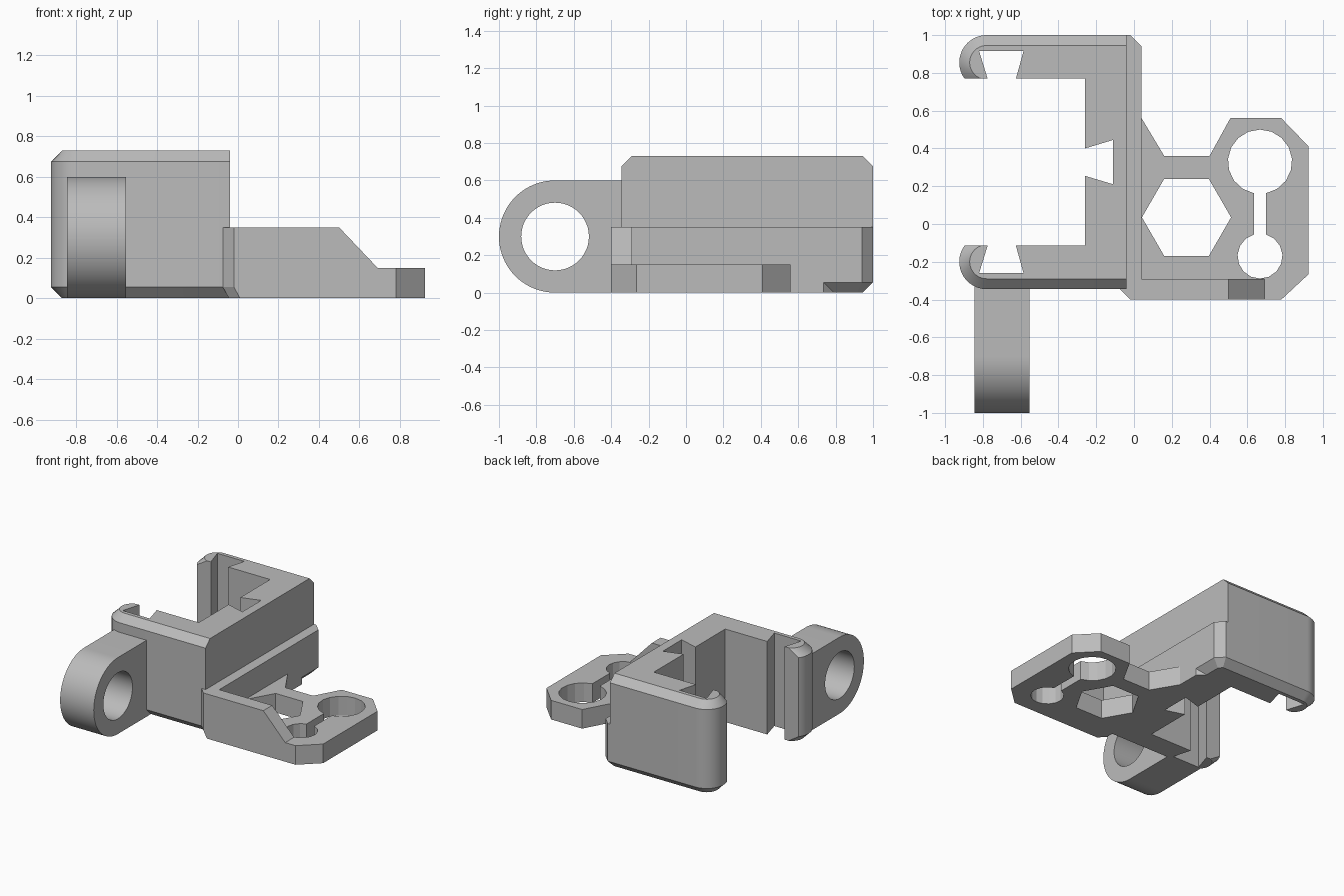
import bpy, bmesh
from math import radians, asin, sin, cos, pi
from mathutils import Vector

cube = bpy.data.objects.get("Cube")
if cube:
    bpy.data.objects.remove(cube, do_unlink=True)

grey = bpy.data.materials.new("plain grey")
grey.use_nodes = True
grey.diffuse_color = (0.5, 0.5, 0.5, 1)
grey.node_tree.nodes["Principled BSDF"].inputs["Base Color"].default_value = (0.5, 0.5, 0.5, 1)


def finish(name, bm, smooth=False):
    bmesh.ops.recalc_face_normals(bm, faces=bm.faces)
    mesh = bpy.data.meshes.new(name)
    bm.to_mesh(mesh)
    bm.free()
    mesh.materials.append(grey)
    ob = bpy.data.objects.new(name, mesh)
    bpy.context.collection.objects.link(ob)
    if smooth:
        bpy.ops.object.select_all(action='DESELECT')
        ob.select_set(True)
        bpy.context.view_layer.objects.active = ob
        bpy.ops.object.shade_smooth_by_angle(angle=radians(30))
    return ob


def loft(name, rings, smooth=False):
    """Stack (height, outline) rings with equal point counts and cap the ends."""
    bm = bmesh.new()
    loops = [[bm.verts.new((x, y, z)) for x, y in pts] for z, pts in rings]
    for a, b in zip(loops, loops[1:]):
        for i in range(len(a)):
            j = (i + 1) % len(a)
            bm.faces.new((a[i], a[j], b[j], b[i]))
    bm.faces.new(loops[0][::-1])
    bm.faces.new(loops[-1])
    return finish(name, bm, smooth)


def extrude(name, outlines, place, lo, hi, smooth=False):
    """Fill the first outline minus the others, then extrude from lo to hi."""
    bm = bmesh.new()
    edges = []
    for pts in outlines:
        vs = [bm.verts.new(place(u, v, lo)) for u, v in pts]
        edges += [bm.edges.new((vs[i - 1], vs[i])) for i in range(len(vs))]
    bmesh.ops.triangle_fill(bm, edges=edges, use_beauty=True)
    out = bmesh.ops.extrude_face_region(bm, geom=bm.faces[:])
    move = Vector(place(0, 0, hi)) - Vector(place(0, 0, lo))
    bmesh.ops.translate(bm, vec=move, verts=[v for v in out["geom"] if isinstance(v, bmesh.types.BMVert)])
    return finish(name, bm, smooth)


def arc(cx, cy, r, a0, a1, n):
    return [(cx + r * cos(a0 + (a1 - a0) * i / n), cy + r * sin(a0 + (a1 - a0) * i / n))
            for i in range(n + 1)]


# Clamp body: two hooked arms with dovetail slots, mirrored about the middle
C = 0.055
MID = 0.3275


def clamp_outline(inset):
    r = 0.145 - inset
    half = [(-0.04, -0.345 + inset)]
    half += arc(-0.78, -0.2, r, 1.5 * pi, pi - asin(0.085 / r), 20)
    half += [(-0.775, -0.115), (-0.82, -0.26), (-0.585, -0.26), (-0.625, -0.115),
             (-0.26, -0.115), (-0.26, 0.255), (-0.11, 0.21)]
    return half + [(x, 2 * MID - y) for x, y in reversed(half)]


loft("clamp_body", [(0, clamp_outline(C)), (C, clamp_outline(0)),
                    (0.73 - C, clamp_outline(0)), (0.73, clamp_outline(C))], True)

# Long rib against the clamp, with cut corners and a partly chamfered underside
rib = [(-0.04, -0.345), (-0.075, -0.345), (-0.02, -0.4), (0.04, -0.4),
       (0.04, 0.735), (0.04, 0.94), (-0.02, 1.0), (-0.04, 1.0)]
rib_under = [(-0.04, -0.345), (-0.045, -0.345), (0.01, -0.4), (0.04, -0.4),
             (0.04, 0.735), (-0.015, 0.915), (-0.038, 0.945), (-0.04, 0.945)]
rib_under.insert(5, (-0.015, 0.79))
rib.insert(5, (0.04, 0.736))
loft("side_rib", [(0, rib_under), (C, rib), (0.35, rib)])

# Mounting plate with a hexagonal hole and a keyhole slot
plate = [(0.04, -0.4), (0.78, -0.4), (0.925, -0.265), (0.925, 0.41), (0.78, 0.56),
         (0.51, 0.56), (0.4, 0.36), (0.16, 0.36), (0.04, 0.56)]
hexagon = arc(0.278, 0.035, 0.236, 0, 5 * pi / 3, 5)
SLOT = 0.0325
big = asin(SLOT / 0.17)
small = asin(SLOT / 0.12)
keyhole = arc(0.667, 0.33, 0.17, -pi / 2 + big, 1.5 * pi - big, 16)
keyhole += arc(0.667, -0.17, 0.119, pi / 2 + small, 2.5 * pi - small, 14)
extrude("mounting_plate", [plate, hexagon, keyhole], lambda u, v, w: (u, v, w), 0, 0.15)

# Sloped wall along the front of the plate
wall = [(0.04, 0.15), (0.69, 0.15), (0.5, 0.35), (0.04, 0.35)]
extrude("front_wall", [wall], lambda u, v, w: (u, w, v), -0.4, -0.29)

# Round-ended pivot lug with a through hole
lug = [(-0.27, 0.6)] + arc(-0.7, 0.3, 0.3, pi / 2, 1.5 * pi, 40) + [(-0.27, 0)]
bore = arc(-0.7, 0.3, 0.181, 0, 2 * pi * 47 / 48, 47)
extrude("pivot_lug", [lug, bore], lambda u, v, w: (w, u, v), -0.845, -0.553, True)
